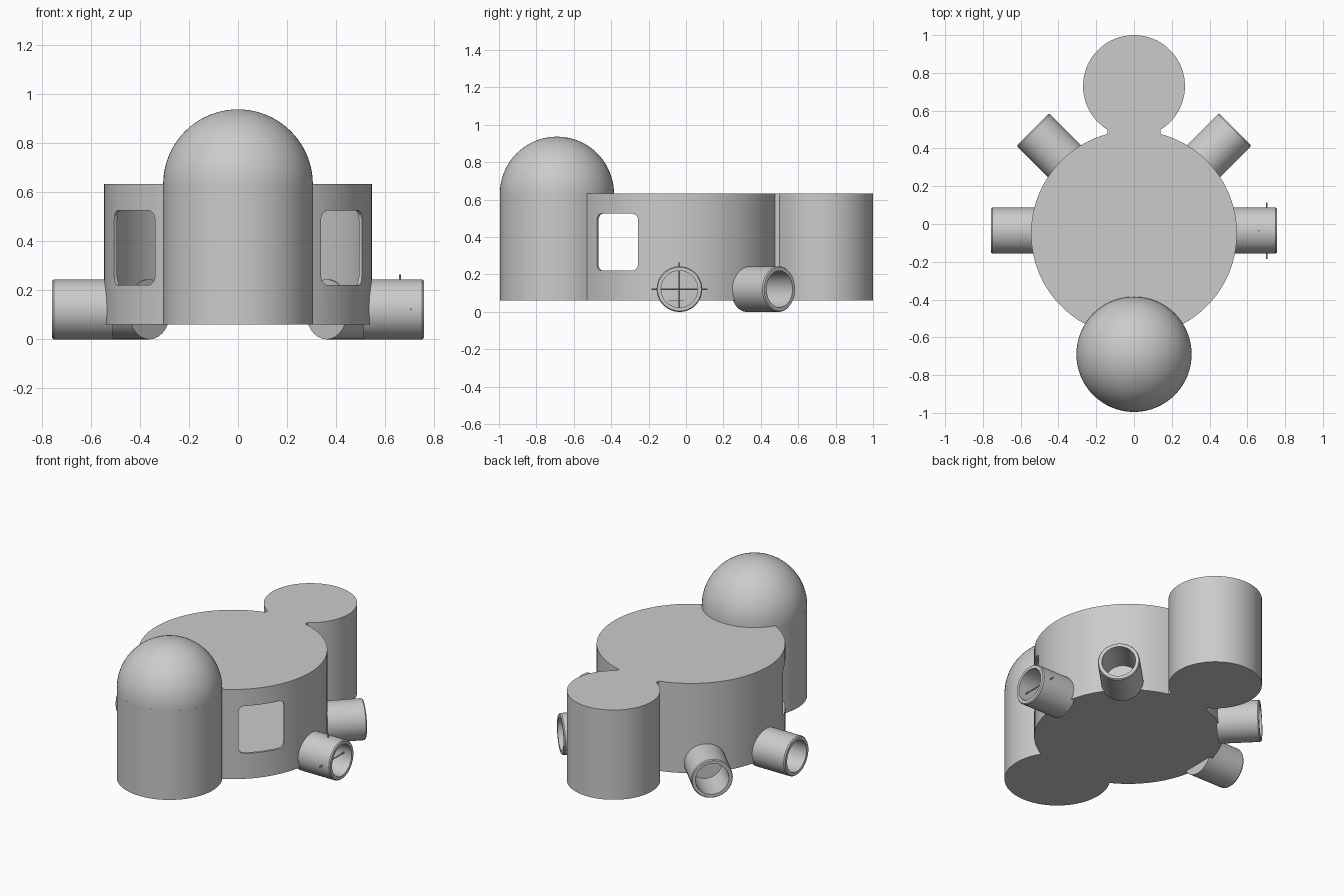
import bpy, bmesh
from math import sin, cos, pi, sqrt, asin, atan2, radians
from mathutils import Matrix, Vector

if "Cube" in bpy.data.objects:
    bpy.data.objects.remove(bpy.data.objects["Cube"])

BODY_Y, BODY_R = -0.05, 0.545
HEAD_Y, HEAD_R = -0.69, 0.305
TAIL_Y, TAIL_R = 0.73, 0.27
NECK, WALL = 0.14, 0.015
Z0, Z1 = 0.06, 0.632
HUB = Vector((0, -0.035, 0.122))


def make_object(name, bm, smooth=True):
    bmesh.ops.recalc_face_normals(bm, faces=bm.faces)
    mesh = bpy.data.meshes.new(name)
    bm.to_mesh(mesh)
    bm.free()
    ob = bpy.data.objects.new(name, mesh)
    bpy.context.collection.objects.link(ob)
    if smooth:
        shade(ob)
    return ob


def shade(ob):
    bpy.ops.object.select_all(action='DESELECT')
    ob.select_set(True)
    bpy.context.view_layer.objects.active = ob
    bpy.ops.object.shade_smooth_by_angle(angle=radians(30))


def prism(name, pts, z0, z1, matrix=Matrix(), smooth=True):
    bm = bmesh.new()
    face = bm.faces.new([bm.verts.new((x, y, z0)) for x, y in pts])
    ext = bmesh.ops.extrude_face_region(bm, geom=[face])
    top = [v for v in ext['geom'] if isinstance(v, bmesh.types.BMVert)]
    bmesh.ops.translate(bm, verts=top, vec=(0, 0, z1 - z0))
    bm.transform(matrix)
    return make_object(name, bm, smooth)


def lathe(name, profile, matrix, steps=48):
    bm = bmesh.new()
    verts = [bm.verts.new((r, 0, z)) for r, z in profile]
    edges = [bm.edges.new(p) for p in zip(verts, verts[1:])]
    bmesh.ops.spin(bm, geom=verts + edges, cent=(0, 0, 0), axis=(0, 0, 1),
                   angle=2 * pi, steps=steps, use_merge=True)
    bmesh.ops.remove_doubles(bm, verts=bm.verts, dist=1e-5)
    bm.transform(matrix)
    return make_object(name, bm)


def arc(cy, r, a0, a1, n, cx=0.0):
    return [(cx + r * cos(a0 + (a1 - a0) * i / n), cy + r * sin(a0 + (a1 - a0) * i / n))
            for i in range(n + 1)]


def plan(inset):
    # Plan outline: head circle, body circle, straight neck, tail circle
    h, b, t, w = HEAD_R - inset, BODY_R - inset, TAIL_R - inset, NECK - inset
    d = BODY_Y - HEAD_Y
    a = (d * d + b * b - h * h) / (2 * d)
    x, y = sqrt(b * b - a * a), BODY_Y - a
    half = arc(HEAD_Y, h, -pi / 2, atan2(y - HEAD_Y, x), 28)
    half += arc(BODY_Y, b, atan2(y - BODY_Y, x), pi / 2 - asin(w / b), 36)[1:]
    half += arc(TAIL_Y, t, -pi / 2 + asin(w / t), pi / 2, 28)
    return half + [(-px, py) for px, py in reversed(half[1:-1])]


def cut(ob, cutter):
    mod = ob.modifiers.new("cut", 'BOOLEAN')
    mod.operation, mod.solver, mod.object = 'DIFFERENCE', 'EXACT', cutter
    bpy.context.view_layer.objects.active = ob
    bpy.ops.object.modifier_apply(modifier=mod.name)
    bpy.data.objects.remove(cutter)


# Hollow body shell with floor and roof
shell = prism("body_shell", plan(0), Z0, Z1, smooth=False)
cut(shell, prism("cavity_cutter", plan(WALL), Z0 + WALL, Z1 - WALL, smooth=False))

# Rounded window openings on both front sides
hw, hh, cr = 0.138, 0.152, 0.035
win = []
for k, (sx, sy) in enumerate(((1, 1), (-1, 1), (-1, -1), (1, -1))):
    win += arc(sy * (hh - cr), cr, k * pi / 2, (k + 1) * pi / 2, 6, sx * (hw - cr))
for s in (1, -1):
    out = Vector((s * cos(radians(37.5)), -sin(radians(37.5)), 0))
    up = Vector((0, 0, 1))
    m = Matrix((up.cross(out), up, out)).transposed().to_4x4()
    m.translation = Vector((s * 0.42, -0.365, 0.373))
    cut(shell, prism("window_cutter", win, -0.1, 0.2, m, False))
shade(shell)

# Dome on the head
lathe("head_dome", [(HEAD_R * cos(i * pi / 40), HEAD_R * sin(i * pi / 40)) for i in range(20)] + [(0, HEAD_R)],
      Matrix.Translation((0, HEAD_Y, Z1)), 64)

# Open leg tubes radiating from the body
tube = [(0, 0.51), (0.122, 0.51), (0.122, 0.75), (0.117, 0.757), (0.098, 0.757), (0.098, 0.535), (0, 0.535)]
for name, ang in (("right_tube", 0), ("back_right_tube", 45), ("back_left_tube", 135), ("left_tube", 180)):
    m = Matrix.Translation(HUB) @ Matrix.Rotation(radians(ang), 4, 'Z') @ Matrix.Rotation(pi / 2, 4, 'Y')
    lathe(name, tube, m)

# Thin crossed pins through the right tube
pin = [(0, 0), (0.004, 0), (0.004, 1), (0, 1)]
lathe("upright_pin", [(r, z * 0.26 + 0.005) for r, z in pin], Matrix.Translation((0.66, HUB.y, 0)), 12)
lathe("level_pin", [(r, z * 0.3 - 0.15) for r, z in pin],
      Matrix.Translation((0.704, HUB.y, HUB.z)) @ Matrix.Rotation(pi / 2, 4, 'X'), 12)
